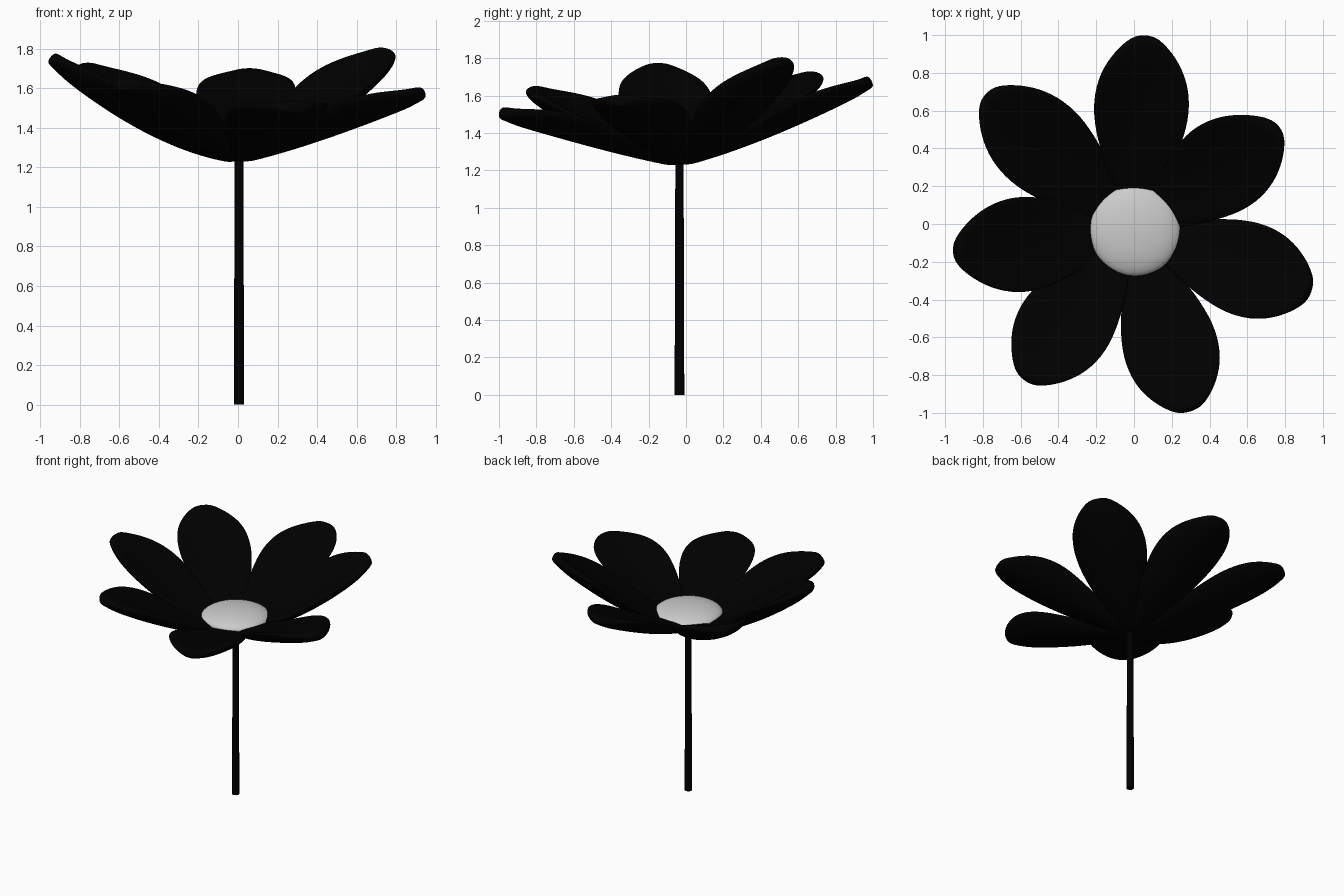
import bpy, bmesh, math
from mathutils import Vector

if "Cube" in bpy.data.objects:
    bpy.data.objects.remove(bpy.data.objects["Cube"])

CX, CY, BASE_Z = 0.005, -0.035, 1.26


def material(name, c):
    m = bpy.data.materials.new(name)
    m.diffuse_color = (c, c, c, 1)
    m.use_nodes = True
    m.node_tree.nodes["Principled BSDF"].inputs["Base Color"].default_value = m.diffuse_color
    return m


dark = material("dark", 0.0)

# Half-width of a petal along its length (fraction, half-width)
OUTLINE = [(0, .08), (.1, .095), (.2, .118), (.32, .17), (.48, .23), (.65, .266),
           (.8, .246), (.9, .185), (.965, .115), (1, .055)]
RING = 16


def petal(name, angle, length, rise, curve, roll):
    bm = bmesh.new()
    a = math.radians(angle)
    out = Vector((math.cos(a), math.sin(a), 0))
    side = Vector((-math.sin(a), math.cos(a), 0))
    up = Vector((0, 0, 1))
    rings = []
    for t, w in OUTLINE:
        mid = (Vector((CX, CY, BASE_Z)) + out * length * t
               + up * rise * ((1 - curve) * t + curve * t * t))
        slope = rise * ((1 - curve) + 2 * curve * t)
        normal = (up * length - out * slope).normalized()
        h = 0.045 if t < .95 else 0.036
        ring = []
        for i in range(RING):
            th = 2 * math.pi * i / RING
            u = w * math.cos(th)
            lift = 0.082 * (u / .26) ** 2 + roll * u * t + h * math.sin(th)
            ring.append(bm.verts.new(mid + side * u + normal * lift))
        rings.append(ring)
    for r0, r1 in zip(rings, rings[1:]):
        for i in range(RING):
            j = (i + 1) % RING
            bm.faces.new((r0[i], r0[j], r1[j], r1[i]))
    bm.faces.new(rings[0])
    bm.faces.new(rings[-1])
    bmesh.ops.recalc_face_normals(bm, faces=bm.faces)
    for f in bm.faces:
        f.smooth = True
    me = bpy.data.meshes.new(name)
    bm.to_mesh(me)
    bm.free()
    ob = bpy.data.objects.new(name, me)
    bpy.context.collection.objects.link(ob)
    me.materials.append(dark)
    s = ob.modifiers.new("smooth", 'SUBSURF')
    s.levels = s.render_levels = 2


# Seven petals: angle, reach, tip rise, upward curl, roll
PETALS = [(87, 1.03, .42, .35, 0), (36, .93, .53, .6, .12), (-19, .985, .32, .3, 0),
          (-73, 1.0, .25, .25, 0), (233.5, .98, .37, .5, 0), (187, .96, .50, .72, 0),
          (137.5, 1.065, .45, .5, 0)]
for n, p in enumerate(PETALS):
    petal(f"petal_{n + 1}", *p)

# Flattened flower centre
bpy.ops.mesh.primitive_uv_sphere_add(segments=48, ring_count=24, radius=1, location=(CX, CY, 1.352))
centre = bpy.context.object
centre.name = "flower_centre"
centre.scale = (.24, .24, .068)
bpy.ops.object.shade_smooth()

# Slender stem
bpy.ops.mesh.primitive_cone_add(vertices=16, radius1=.026, radius2=.022, depth=1.25,
                                location=(CX, CY, .625))
stem = bpy.context.object
stem.name = "stem"
stem.data.materials.append(dark)
bpy.ops.object.shade_smooth_by_angle()
